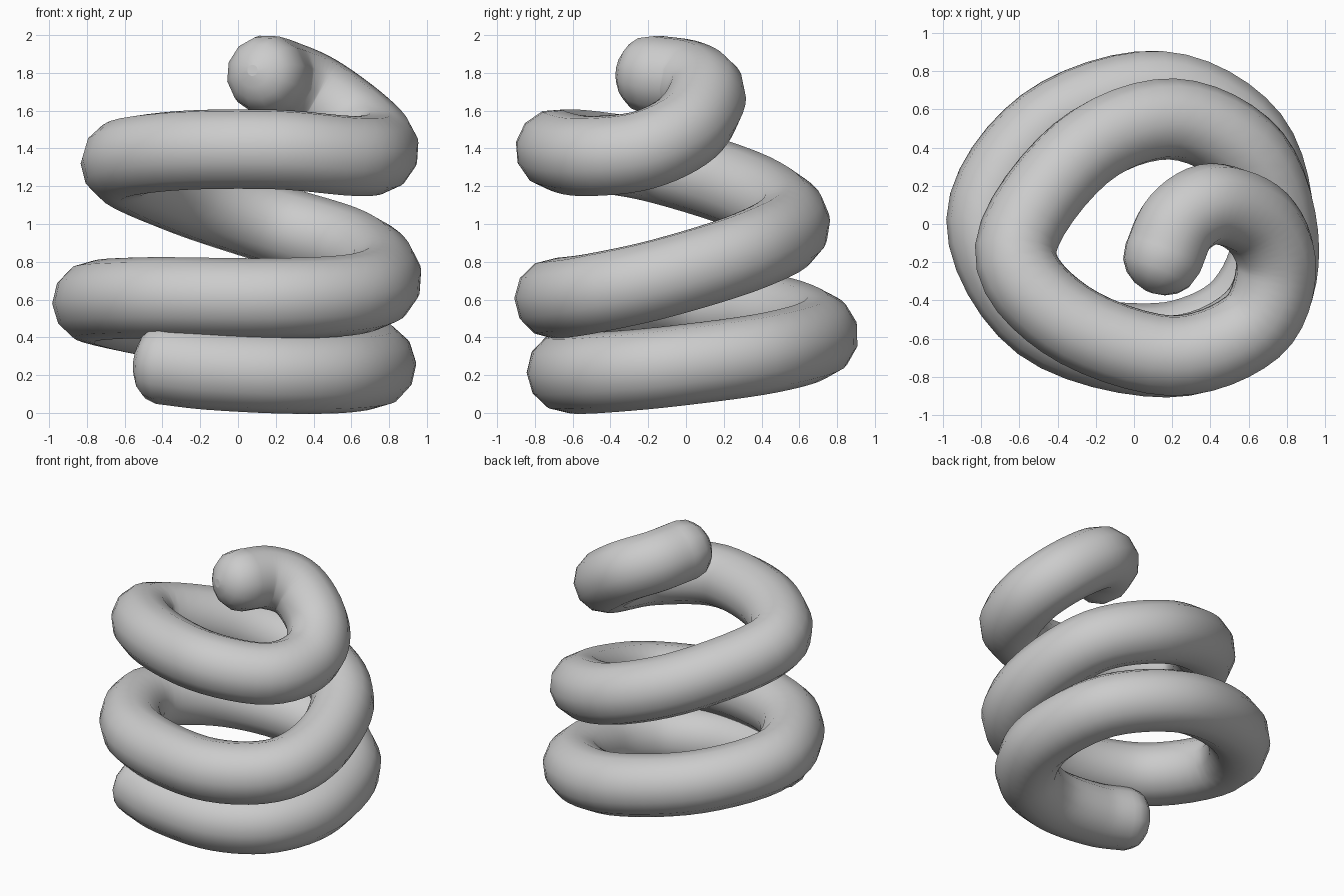
import bpy, math
from mathutils import Vector

if "Cube" in bpy.data.objects:
    bpy.data.objects.remove(bpy.data.objects["Cube"])

R = 0.214  # tube radius

# Centre line of the coil, bottom end to top end
path = [Vector(p) for p in [
    (-0.41, -0.56, 0.26), (-0.15, -0.62, 0.23), (0.25, -0.61, 0.21), (0.58, -0.43, 0.215),
    (0.73, -0.05, 0.25), (0.60, 0.45, 0.32), (0.13, 0.70, 0.405),
    (-0.46, 0.51, 0.505), (-0.77, 0.02, 0.585), (-0.48, -0.51, 0.61),
    (0.17, -0.695, 0.605), (0.63, -0.51, 0.63), (0.76, -0.12, 0.715),
    (0.62, 0.34, 0.86), (0.20, 0.55, 0.995), (-0.28, 0.37, 1.155),
    (-0.62, -0.13, 1.32), (-0.36, -0.50, 1.385), (0.19, -0.69, 1.395),
    (0.62, -0.54, 1.36), (0.745, -0.23, 1.39), (0.65, 0.01, 1.51),
    (0.42, 0.105, 1.68), (0.24, 0.01, 1.76), (0.15, -0.18, 1.79)]]


def smooth_path(pts, steps=6):
    """Catmull-Rom samples through the points."""
    ext = [2 * pts[0] - pts[1]] + pts + [2 * pts[-1] - pts[-2]]
    out = []
    for a, b, c, d in zip(ext, ext[1:], ext[2:], ext[3:]):
        for i in range(steps):
            t = i / steps
            out.append(0.5 * (2 * b + (c - a) * t + (2 * a - 5 * b + 4 * c - d) * t * t
                              + (3 * b - a - 3 * c + d) * t ** 3))
    return out + [pts[-1]]


def dome(end, inner, depth):
    """Shrinking rings that round off a tube end."""
    d = (end - inner).normalized()
    angles = [math.radians(a) for a in (25, 45, 65, 82)]
    return [(end + d * depth * math.sin(a), math.cos(a)) for a in angles]


line = smooth_path(path)
rings = (dome(line[0], line[1], 0.14)[::-1] + [(p, 1.0) for p in line]
         + dome(line[-1], line[-2], 0.19))

# Coiled tube as a bevelled curve
curve = bpy.data.curves.new("coil", 'CURVE')
curve.dimensions = '3D'
curve.bevel_depth = R
curve.bevel_resolution = 4
curve.use_fill_caps = True
spline = curve.splines.new('POLY')
spline.points.add(len(rings) - 1)
for pt, (co, rad) in zip(spline.points, rings):
    pt.co = (*co, 1)
    pt.radius = rad
coil = bpy.data.objects.new("coil", curve)
bpy.context.collection.objects.link(coil)

# Turn into a smooth mesh
bpy.context.view_layer.objects.active = coil
coil.select_set(True)
bpy.ops.object.convert(target='MESH')
bpy.ops.object.shade_smooth()
